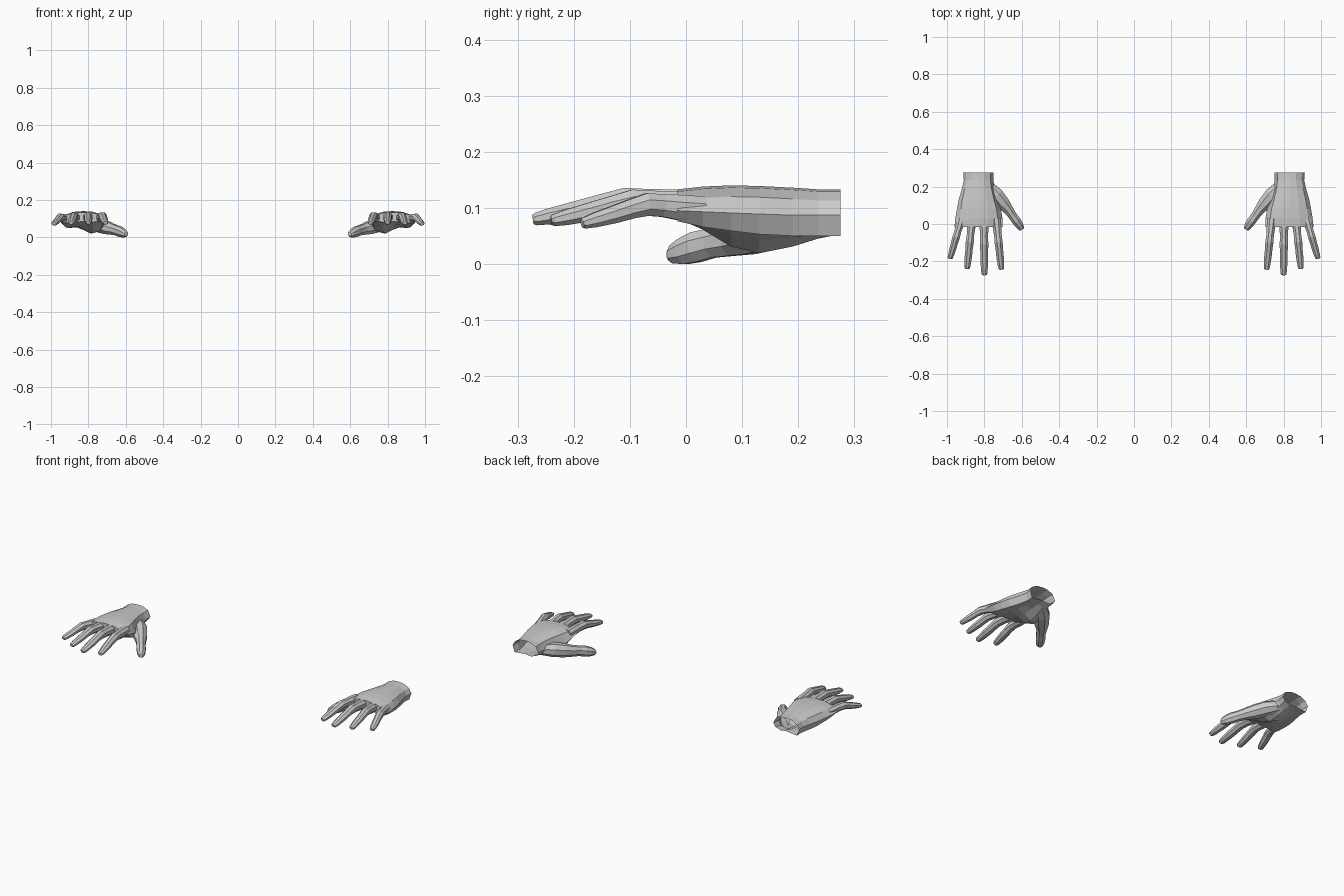
import bpy, bmesh, math
from mathutils import Vector

if "Cube" in bpy.data.objects:
    bpy.data.objects.remove(bpy.data.objects["Cube"])


def loft(name, rings):
    """Closed mesh skinned over rings of equal point count."""
    bm = bmesh.new()
    loops = [[bm.verts.new(p) for p in ring] for ring in rings]
    n = len(loops[0])
    for a, b in zip(loops, loops[1:]):
        for i in range(n):
            j = (i + 1) % n
            bm.faces.new((a[i], a[j], b[j], b[i]))
    bm.faces.new(loops[0])
    bm.faces.new(loops[-1])
    bmesh.ops.recalc_face_normals(bm, faces=bm.faces)
    mesh = bpy.data.meshes.new(name)
    bm.to_mesh(mesh)
    bm.free()
    ob = bpy.data.objects.new(name, mesh)
    bpy.context.collection.objects.link(ob)
    return ob


def tube(name, path, sides=8):
    """Tapered digit: path of (centre, half width, half height)."""
    pts = [Vector(p[0]) for p in path]
    rings = []
    for i, (c, w, h) in enumerate(path):
        d = (pts[min(i + 1, len(pts) - 1)] - pts[max(i - 1, 0)]).normalized()
        side = d.cross(Vector((0, 0, 1))).normalized()
        up = side.cross(d)
        k = 1 / math.cos(math.pi / sides)
        ang = [2 * math.pi * (s + 0.5) / sides for s in range(sides)]
        rings.append([pts[i] + side * w * k * math.cos(a) + up * h * k * math.sin(a) for a in ang])
    return loft(name, rings)


def palm_ring(y, xl, xr, zl, zr, top, bl, br):
    """Palm section: thumb edge, back of hand, little-finger edge, underside."""
    w = xr - xl
    return [(xl, y, zl), (xl + .1 * w, y, top - .016), (xl + .3 * w, y, top - .002),
            (xl + .5 * w, y, top), (xl + .72 * w, y, top - .004), (xl + .91 * w, y, top - .02),
            (xr, y, zr), (xr - .08 * w, y, br), (xr - .3 * w, y, br + .004),
            (xl + .5 * w, y, (bl + br) / 2 + .006), (xl + .28 * w, y, bl), (xl + .08 * w, y, bl + .012)]


# palm and wrist
hand = loft("hands", [palm_ring(*r) for r in (
    (.275, .75, .913, .088, .090, .136, .056, .053),
    (.235, .752, .910, .085, .090, .136, .048, .053),
    (.19, .745, .920, .078, .090, .139, .034, .053),
    (.13, .728, .937, .072, .092, .142, .022, .056),
    (.08, .712, .947, .078, .094, .143, .034, .062),
    (.03, .703, .955, .095, .096, .141, .064, .069),
    (-.015, .703, .960, .106, .098, .136, .084, .079))])

# four fingers: (base x, tip x, tip y, height offset, size)
parts = []
profile = ((0, .106, .025, .024), (.17, .108, .023, .025), (.33, .112, .020, .022),
           (.46, .114, .022, .022), (.58, .107, .020, .019), (.74, .096, .020, .017),
           (.90, .086, .0175, .014), (.98, .081, .015, .011), (1, .080, .011, .008))
for name, bx, tx, ty, dz, s in (
        ("index_finger", .737, .709, -.243, .001, 1),
        ("middle_finger", .802, .800, -.273, .002, 1.03),
        ("ring_finger", .866, .892, -.240, .000, .98),
        ("little_finger", .922, .984, -.185, -.005, .92)):
    parts.append(tube(name, [((bx + (tx - bx) * t, .03 + (ty - .03) * t, z + dz), w * s, h * s)
                             for t, z, w, h in profile]))

# thumb
parts.append(tube("thumb", [
    ((.785, .205, .075), .030, .028), ((.738, .155, .066), .040, .036),
    ((.700, .110, .054), .036, .034), ((.672, .077, .046), .027, .029),
    ((.650, .045, .040), .023, .026), ((.630, .018, .033), .024, .027),
    ((.613, -.006, .025), .021, .023), ((.601, -.024, .020), .016, .016),
    ((.598, -.029, .020), .011, .011)]))

# fuse digits into the palm
for part in parts:
    mod = hand.modifiers.new("join", 'BOOLEAN')
    mod.operation = 'UNION'
    mod.solver = 'EXACT'
    mod.object = part
    bpy.context.view_layer.objects.active = hand
    bpy.ops.object.modifier_apply(modifier=mod.name)
    bpy.data.objects.remove(part)

# open wrist
bm = bmesh.new()
bm.from_mesh(hand.data)
bmesh.ops.delete(bm, geom=[f for f in bm.faces if all(v.co.y > .274 for v in f.verts)],
                 context='FACES')
low = min(v.co.z for v in bm.verts)
bmesh.ops.translate(bm, verts=bm.verts, vec=(0, 0, -low))
bm.to_mesh(hand.data)
bm.free()

# opposite hand
hand.modifiers.new("other_hand", 'MIRROR').use_axis[0] = True
